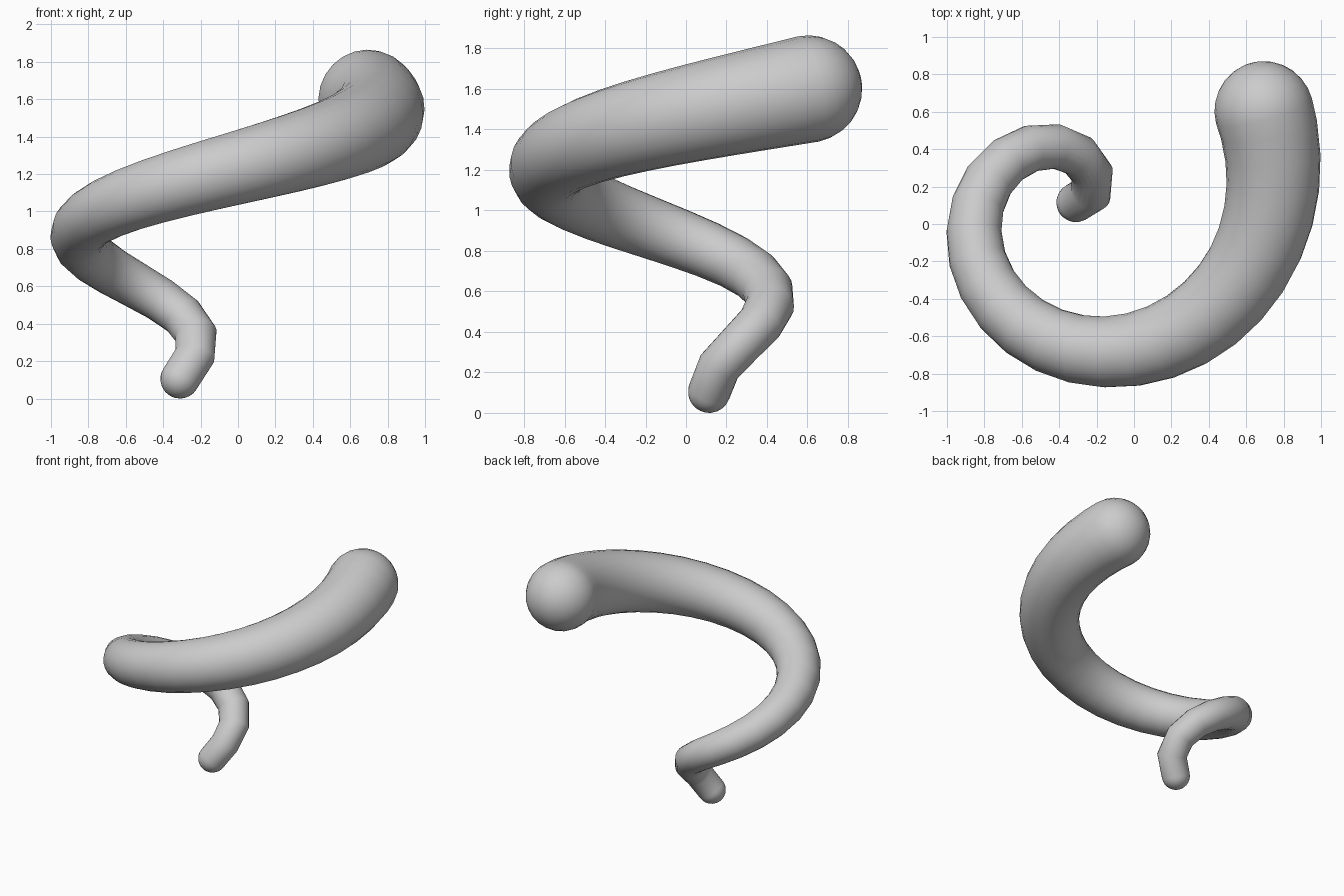
import bpy, bmesh
from math import pi, sin, cos, radians, hypot
from mathutils import Vector

cube = bpy.data.objects.get("Cube")
if cube:
    bpy.data.objects.remove(cube)

SIDES, CAP_RINGS = 24, 7
TURN = radians(386)      # total sweep of the spiral
GROWTH = 1.118 / TURN    # outward growth per radian
RISE = 1.495 / TURN      # climb per radian
STEP = 0.157             # spacing of the joints along the path


def centre(a):
    return Vector((-0.31 + GROWTH * a * cos(a), 0.115 + GROWTH * a * sin(a), 0.105 + RISE * a))


def thickness(a):
    return 0.105 + 0.16 * (a / TURN) ** 2


# Joints evenly spaced along the rising spiral
angles, travelled, a, da = [0.0], 0.0, 0.0, 0.002
while a < TURN:
    travelled += da * hypot(GROWTH, GROWTH * a, RISE)
    a += da
    if travelled >= STEP:
        angles.append(a)
        travelled = 0.0
if TURN - angles[-1] < 0.06:
    angles.pop()
angles.append(TURN)
path = [centre(a) for a in angles]
dirs = [(q - p).normalized() for p, q in zip(path, path[1:])]

bm = bmesh.new()
rings = []


def add_ring(middle, radius, u, d, plane):
    """Ring around direction d, mitred onto the given plane normal."""
    v = d.cross(u)
    ring = []
    for i in range(SIDES):
        t = 2 * pi * i / SIDES
        o = (u * cos(t) + v * sin(t)) * radius
        o -= d * (o.dot(plane) / d.dot(plane))
        ring.append(bm.verts.new(middle + o))
    rings.append(ring)


# Rounded narrow tip
d = dirs[0]
u = d.orthogonal().normalized()
r = thickness(0)
tip = bm.verts.new(path[0] - d * r)
for k in range(1, CAP_RINGS + 1):
    t = pi / 2 * k / CAP_RINGS
    add_ring(path[0] - d * r * cos(t), r * sin(t), u, d, d)

# Widening tube with mitred joints
for i in range(1, len(dirs)):
    d, nxt = dirs[i - 1], dirs[i]
    add_ring(path[i], thickness(angles[i]), u, d, (d + nxt).normalized())
    u = d.rotation_difference(nxt) @ u

# Rounded wide end
d = dirs[-1]
r = thickness(TURN)
for k in range(CAP_RINGS):
    t = pi / 2 * k / CAP_RINGS
    add_ring(path[-1] + d * r * sin(t), r * cos(t), u, d, d)
end = bm.verts.new(path[-1] + d * r)

# Skin between rings and close both ends
for lo, hi in zip(rings, rings[1:]):
    for i in range(SIDES):
        j = (i + 1) % SIDES
        bm.faces.new((lo[i], lo[j], hi[j], hi[i]))
for i in range(SIDES):
    j = (i + 1) % SIDES
    bm.faces.new((tip, rings[0][j], rings[0][i]))
    bm.faces.new((end, rings[-1][i], rings[-1][j]))
bmesh.ops.recalc_face_normals(bm, faces=bm.faces)

mesh = bpy.data.meshes.new("spiral_horn")
bm.to_mesh(mesh)
bm.free()
horn = bpy.data.objects.new("spiral_horn", mesh)
bpy.context.collection.objects.link(horn)

# Plain grey surface
grey = bpy.data.materials.new("light_grey")
grey.use_nodes = True
colour = (0.6, 0.6, 0.6, 1)
grey.diffuse_color = colour
grey.node_tree.nodes["Principled BSDF"].inputs["Base Color"].default_value = colour
mesh.materials.append(grey)

bpy.context.view_layer.objects.active = horn
horn.select_set(True)
bpy.ops.object.shade_smooth_by_angle(angle=radians(40))
